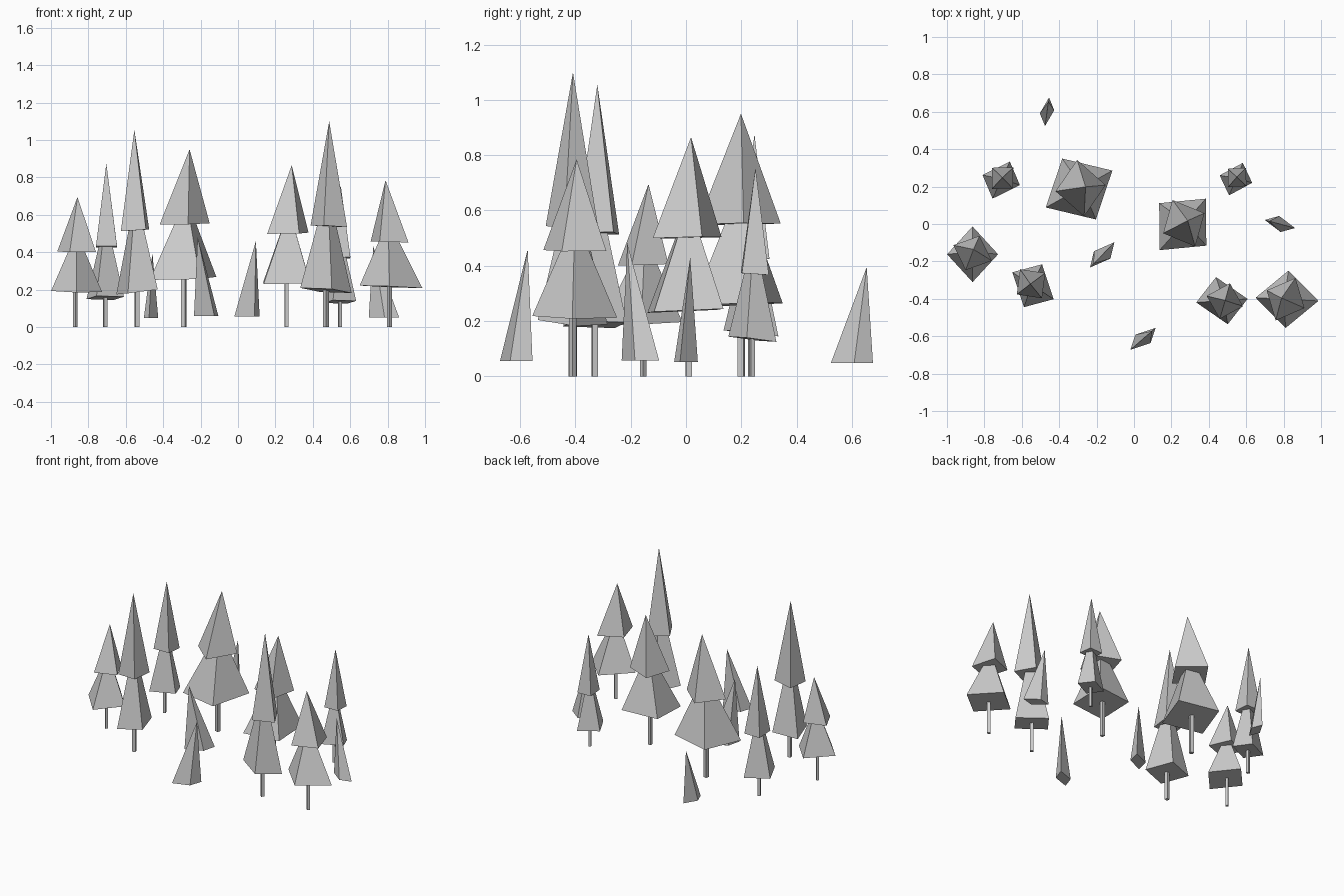
import bpy, bmesh
from math import cos, sin, radians
from mathutils import Matrix, Vector

cube = bpy.data.objects.get("Cube")
if cube:
    bpy.data.objects.remove(cube, do_unlink=True)

grey = bpy.data.materials.new("plain_grey")
grey.use_nodes = True
grey.diffuse_color = (0.6, 0.6, 0.6, 1)
grey.node_tree.nodes["Principled BSDF"].inputs["Base Color"].default_value = (0.6, 0.6, 0.6, 1)


def polar(r, deg):
    return Vector((r * cos(radians(deg)), r * sin(radians(deg)), 0))


def pyramid(bm, centre, long_r, short_r, turn, apex, skew=90, slope=(0, 0)):
    """Closed four-sided pyramid with a slightly tilted diamond base."""
    base = []
    for r, a in ((long_r, 0), (short_r, skew), (long_r, 180), (short_r, skew + 180)):
        p = polar(r, turn + a)
        p.z = p.x * slope[0] + p.y * slope[1]
        base.append(bm.verts.new(Vector(centre) + p))
    tip = bm.verts.new(apex)
    for i in range(4):
        bm.faces.new((base[i], base[(i + 1) % 4], tip))
    bm.faces.new(base[::-1])


def trunk(bm, radius, top):
    """Square trunk standing on the ground."""
    bmesh.ops.create_cone(bm, cap_ends=True, segments=4, radius1=radius, radius2=radius,
                          depth=top, matrix=Matrix.Translation((0, 0, top / 2)))


def wide_tree(bm):
    trunk(bm, 0.017, 0.4)
    pyramid(bm, (-0.01, -0.01, 0.274), 0.214, 0.196, 0, (0.01, -0.01, 0.73), slope=(0.04, 0.02))
    pyramid(bm, (0, -0.01, 0.58), 0.142, 0.16, -22, (0.028, -0.017, 1), slope=(0.03, 0))


def narrow_tree(bm):
    trunk(bm, 0.014, 0.3)
    pyramid(bm, (0, 0, 0.178), 0.125, 0.118, 0, (0.008, 0, 0.68), skew=100, slope=(-0.1, -0.08))
    pyramid(bm, (0.014, -0.003, 0.49), 0.092, 0.09, -20, (0.016, 0, 1), slope=(-0.06, -0.03))


def sapling(bm):
    pyramid(bm, (0, 0, 0.12), 0.195, 0.1, 0, (0.137, 0, 1), skew=110)


def plant(name, build, x, y, height, yaw):
    bm = bmesh.new()
    build(bm)
    bmesh.ops.recalc_face_normals(bm, faces=bm.faces)
    mesh = bpy.data.meshes.new(name)
    bm.to_mesh(mesh)
    bm.free()
    mesh.materials.append(grey)
    obj = bpy.data.objects.new(name, mesh)
    bpy.context.collection.objects.link(obj)
    obj.location = (x, y, 0)
    obj.rotation_euler.z = radians(yaw)
    obj.scale = (height,) * 3


# Each kind of plant: x, y, height, yaw
forest = (
    ("wide_tree", wide_tree, (
        (-0.29, 0.2, 0.95, 29), (0.81, -0.41, 0.785, 177),
        (0.26, 0.01, 0.865, 48), (-0.87, -0.155, 0.695, 90))),
    ("narrow_tree", narrow_tree, (
        (0.47, -0.41, 1.1, 4), (-0.54, -0.33, 1.055, 147),
        (-0.71, 0.235, 0.875, 65), (0.545, 0.24, 0.755, 67))),
    ("sapling", sapling, (
        (-0.465, 0.6, 0.395, 82), (0.78, 0, 0.43, 165),
        (-0.17, -0.165, 0.482, 226), (0.048, -0.614, 0.46, 41))),
)
for kind, build, spots in forest:
    for n, spot in enumerate(spots, 1):
        plant(f"{kind}_{n}", build, *spot)
